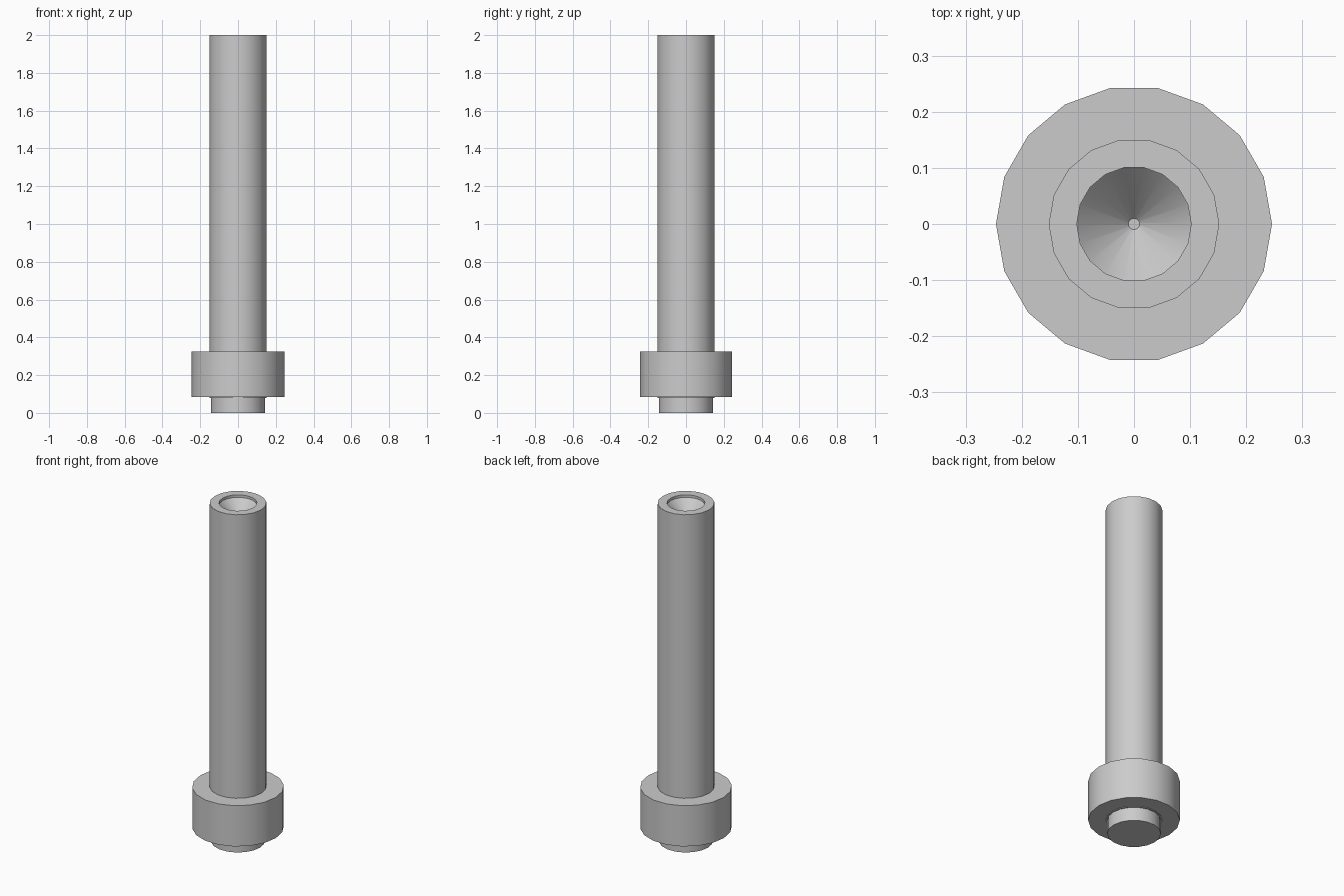
import bpy, bmesh, math

SIDES = 18

cube = bpy.data.objects.get("Cube")
if cube:
    bpy.data.objects.remove(cube, do_unlink=True)

# One grey for every part
grey = bpy.data.materials.new("plain grey")
grey.use_nodes = True
grey.diffuse_color = (0.6, 0.6, 0.6, 1)
grey.node_tree.nodes["Principled BSDF"].inputs["Base Color"].default_value = grey.diffuse_color


def turned(name, profile):
    """Turn a (radius, height) profile around z and cap both ends."""
    bm = bmesh.new()
    rings = []
    for r, z in profile:
        angles = [math.tau * i / SIDES for i in range(SIDES)]
        rings.append([bm.verts.new((r * math.cos(a), r * math.sin(a), z)) for a in angles])
    for low, high in zip(rings, rings[1:]):
        for i in range(SIDES):
            j = (i + 1) % SIDES
            bm.faces.new((low[i], low[j], high[j], high[i]))
    bm.faces.new(rings[0][::-1])
    bm.faces.new(rings[-1])
    bmesh.ops.recalc_face_normals(bm, faces=bm.faces)
    mesh = bpy.data.meshes.new(name)
    bm.to_mesh(mesh)
    bm.free()
    mesh.materials.append(grey)
    obj = bpy.data.objects.new(name, mesh)
    bpy.context.collection.objects.link(obj)
    bpy.ops.object.select_all(action="DESELECT")
    obj.select_set(True)
    bpy.context.view_layer.objects.active = obj
    bpy.ops.object.shade_smooth_by_angle(angle=math.radians(30))
    return obj


# Long shaft with a short straight lip and a conical recess in its top
turned("shaft", [(0.152, 0.08), (0.152, 2.0), (0.102, 2.0),
                 (0.102, 1.985), (0.01, 1.885)])

# Wide collar around the lower shaft
turned("collar", [(0.246, 0.083), (0.246, 0.324)])

# Narrow foot below the collar
turned("foot", [(0.144, 0.0), (0.144, 0.09)])
